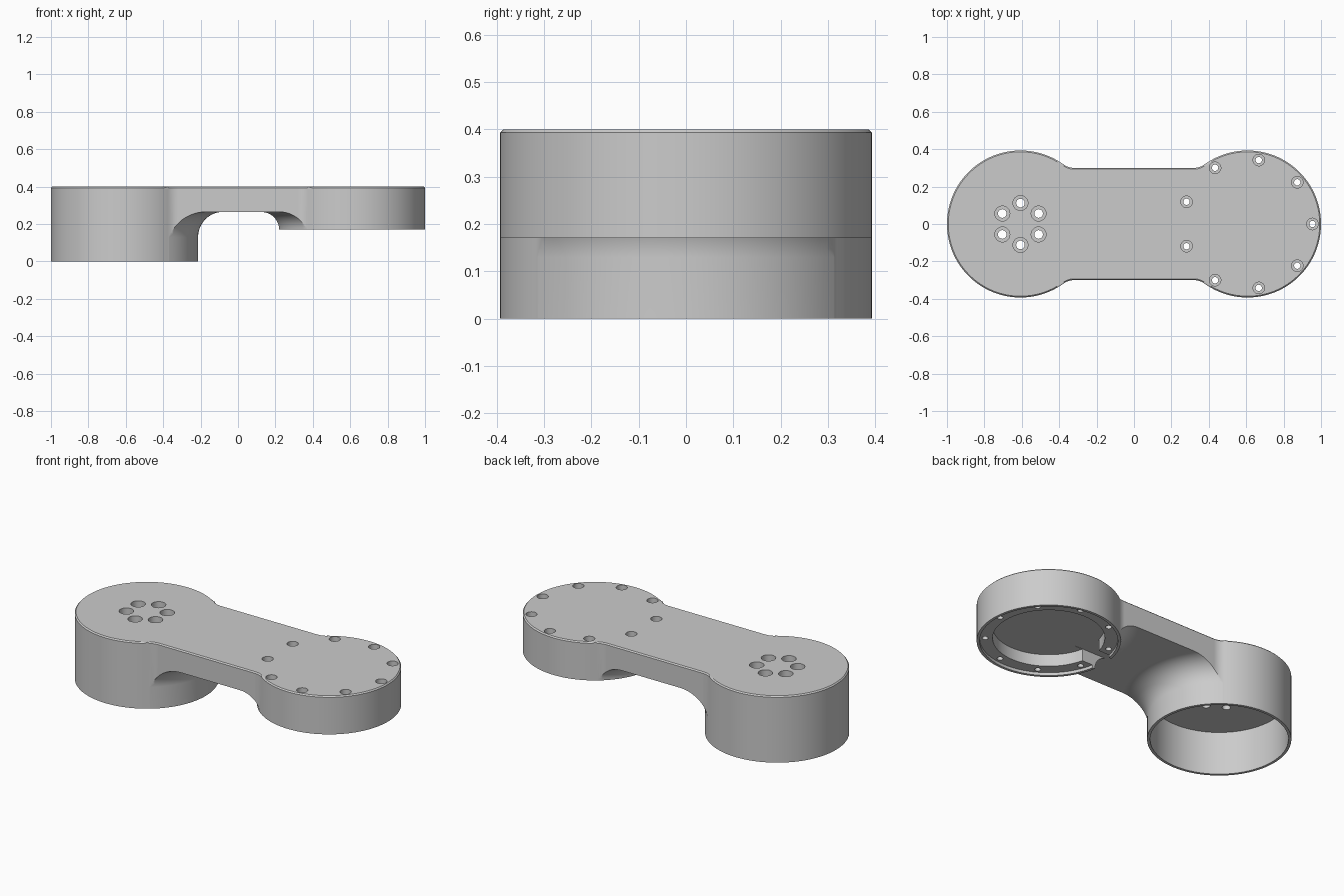
import bpy, bmesh
from math import sin, cos, pi, atan2, sqrt

if "Cube" in bpy.data.objects:
    bpy.data.objects.remove(bpy.data.objects["Cube"])

CX, R = 0.607, 0.393        # hub centre offset and radius
TOP, UNDER = 0.40, 0.265    # top face and underside of the web
LIP = 0.17                  # bottom of the shallow hub


def finish(name, bm):
    bmesh.ops.recalc_face_normals(bm, faces=bm.faces)
    me = bpy.data.meshes.new(name)
    bm.to_mesh(me)
    bm.free()
    ob = bpy.data.objects.new(name, me)
    bpy.context.collection.objects.link(ob)
    return ob


def lathe(name, profile, x, y=0, n=96):
    """Solid of revolution from (radius, z) points listed bottom to top."""
    bm = bmesh.new()
    rings = [[bm.verts.new((x + r * cos(2 * pi * i / n), y + r * sin(2 * pi * i / n), z))
              for i in range(n)] for r, z in profile]
    for a, b in zip(rings, rings[1:]):
        for i in range(n):
            j = (i + 1) % n
            bm.faces.new((a[i], a[j], b[j], b[i]))
    bm.faces.new(rings[0][::-1])
    bm.faces.new(rings[-1])
    return finish(name, bm)


def box(name, lo, hi):
    bm = bmesh.new()
    bmesh.ops.create_cube(bm, size=1)
    for v in bm.verts:
        v.co = [(a + b) / 2 + c * (b - a) for a, b, c in zip(lo, hi, v.co)]
    return finish(name, bm)


def cut(target, cutter):
    cutter.hide_render = True
    m = target.modifiers.new("cut", 'BOOLEAN')
    m.operation, m.solver, m.object = 'DIFFERENCE', 'EXACT', cutter
    bpy.context.view_layer.objects.active = target
    bpy.ops.object.modifier_apply(modifier=m.name)
    bpy.data.objects.remove(cutter)


# Plan outline: one quarter (hub arc, then blend arc into the web), mirrored twice
half_web, blend = 0.30, 0.10
dy = half_web + blend
dx = -sqrt((R + blend) ** 2 - dy ** 2)
a = atan2(dy, dx)
quarter = [(CX + R * cos(a * i / 40), R * sin(a * i / 40)) for i in range(41)]
for i in range(1, 9):
    t = (a - pi) + (pi / 2 - a) * i / 8
    quarter.append((CX + dx + blend * cos(t), dy + blend * sin(t)))
upper = quarter + [(-x, y) for x, y in reversed(quarter)]
outline = upper + [(x, -y) for x, y in reversed(upper[1:-1])]

# Arm body with a small chamfer round the top edge
bm = bmesh.new()
base = bm.faces.new([bm.verts.new((x, y, 0)) for x, y in outline])
ext = bmesh.ops.extrude_face_region(bm, geom=[base])
for v in ext['geom']:
    if isinstance(v, bmesh.types.BMVert):
        v.co.z = TOP
rim = [e for e in bm.edges if all(v.co.z > 0.3 for v in e.verts)]
bmesh.ops.bevel(bm, geom=rim, offset=0.007, segments=1, affect='EDGES')
arm = finish("link_arm", bm)


# Hollow under the web, leaving flared fillets round both hubs
def flare(name, x, z0, f):
    prof = [(R + 0.0005, z0)] if z0 < UNDER - f - 0.001 else []
    prof += [(R + 0.0005 + f * (1 - cos(t * pi / 24)), UNDER - f + f * sin(t * pi / 24))
             for t in range(13)]
    return lathe(name, prof + [(R + f + 0.0005, 0.5)], x)


void = box("under_cutter", (-CX, -0.6, -0.1), (1.3, 0.6, UNDER))
cut(void, flare("deep_flare", -CX, -0.2, 0.135))
cut(void, flare("shallow_flare", CX, LIP, UNDER - LIP))
cut(arm, void)

# Deep hub pocket
cut(arm, lathe("deep_pocket", [(0.377, -0.1), (0.377, 0.262)], -CX))
# Shallow hub: rim recess, inner pocket and cable slot towards the web
cut(arm, lathe("shallow_pocket", [(0.377, 0.05), (0.377, 0.188), (0.306, 0.188), (0.306, 0.26)], CX))
cut(arm, box("cable_slot", (0.09, -0.07, 0.05), (0.36, 0.07, 0.262)))


# Counterbored screw holes
def screw_ring(cx, ring, count, start, big, small, depth):
    for k in range(count):
        t = start + 2 * pi * k / count
        prof = [(small, 0.05), (small, TOP - depth), (big, TOP - depth), (big, 0.5)]
        cut(arm, lathe("screw_cutter", prof, cx + ring * cos(t), ring * sin(t), 24))


screw_ring(-CX, 0.112, 6, pi / 2, 0.040, 0.023, 0.07)
screw_ring(CX, 0.347, 9, 0, 0.031, 0.017, 0.07)

# Smooth walls, crisp edges
bpy.ops.object.select_all(action='DESELECT')
arm.select_set(True)
bpy.context.view_layer.objects.active = arm
bpy.ops.object.shade_smooth_by_angle(angle=0.5)
wn = arm.modifiers.new("weighted_normals", 'WEIGHTED_NORMAL')
wn.keep_sharp = True
